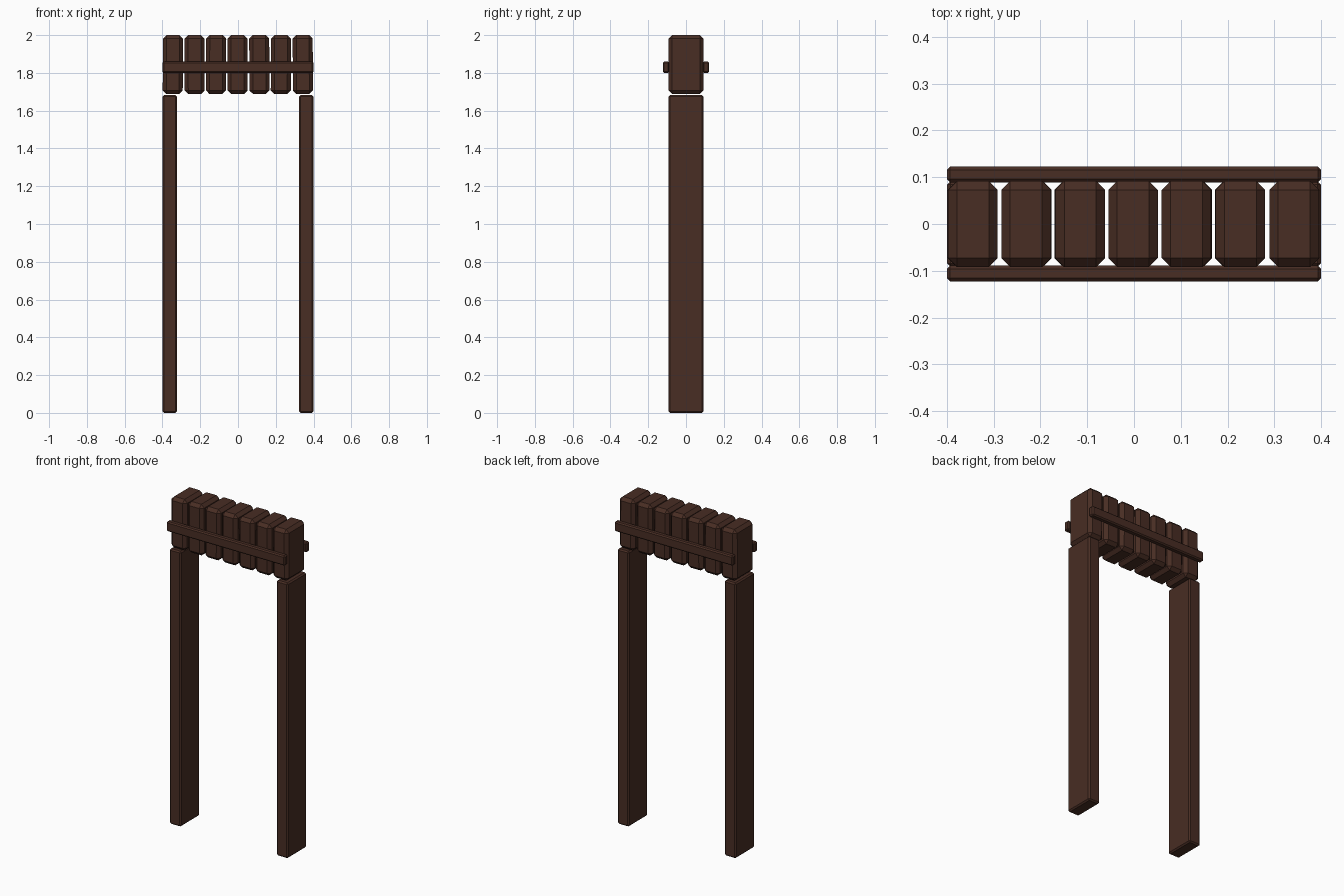
import bpy

if "Cube" in bpy.data.objects:
    bpy.data.objects.remove(bpy.data.objects["Cube"])

wood = bpy.data.materials.new("dark_brown_wood")
wood.diffuse_color = (0.065, 0.026, 0.017, 1)
wood.use_nodes = True
wood.node_tree.nodes["Principled BSDF"].inputs["Base Color"].default_value = wood.diffuse_color


def beam(name, x, y, z, bevel, tilt=0.0):
    """Chamfered box spanning the given (min, max) ranges."""
    spans = (x, y, z)
    bpy.ops.mesh.primitive_cube_add(size=1, location=[(a + b) / 2 for a, b in spans])
    ob = bpy.context.object
    ob.name = name
    ob.scale = [b - a for a, b in spans]
    bpy.ops.object.transform_apply(location=False, rotation=False, scale=True)
    ob.rotation_euler.y = tilt
    mod = ob.modifiers.new("chamfer", 'BEVEL')
    mod.width = bevel
    mod.segments = 1
    ob.data.materials.append(wood)
    return ob


# Two tall posts
for side, x in (("left", (-0.4, -0.323)), ("right", (0.323, 0.4))):
    beam(side + "_post", x, (-0.092, 0.092), (0, 1.682), 0.008)

# Row of seven upright blocks, each very slightly tilted
centres = (-0.345, -0.23, -0.116, -0.002, 0.113, 0.227, 0.343)
tilts = (0.004, -0.005, 0.006, 0.0, -0.006, 0.005, -0.004)
for i, (cx, tilt) in enumerate(zip(centres, tilts)):
    beam(f"top_block_{i + 1}", (cx - 0.053, cx + 0.053), (-0.092, 0.092),
         (1.688, 2.0), 0.019, tilt)

# Rails clamping the blocks at front and back
for side, y in (("front", (-0.123, -0.089)), ("back", (0.089, 0.123))):
    beam(side + "_rail", (-0.4, 0.4), y, (1.8, 1.86), 0.007)
